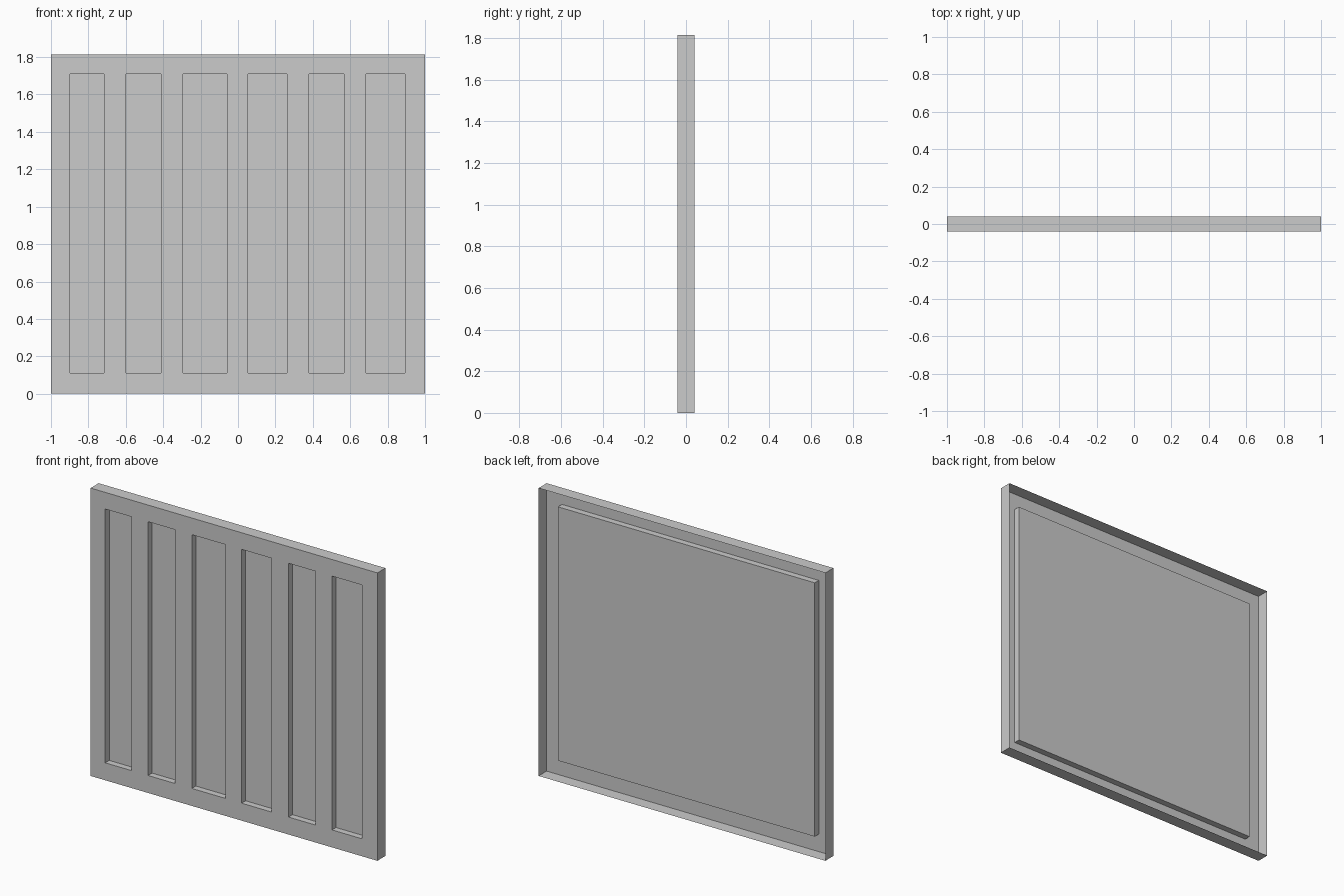
import bpy, bmesh

if "Cube" in bpy.data.objects:
    bpy.data.objects.remove(bpy.data.objects["Cube"])

# Overall sizes
H, D = 1.815, 0.04          # height, half depth
BACK = 0.0                  # depth of the slot floors
Z0, Z1 = 0.11, 1.71         # slot bottom and top
SLOTS = [(-0.898, -0.716), (-0.599, -0.412), (-0.294, -0.059),
         (0.053, 0.263), (0.38, 0.568), (0.684, 0.893)]
EDGES = [x for s in SLOTS for x in s]


def make(name, quads):
    """Build one sheet object from corner lists, welding shared corners."""
    bm = bmesh.new()
    for q in quads:
        bm.faces.new([bm.verts.new(p) for p in q])
    bmesh.ops.remove_doubles(bm, verts=bm.verts[:], dist=1e-5)
    mesh = bpy.data.meshes.new(name)
    bm.to_mesh(mesh)
    bm.free()
    obj = bpy.data.objects.new(name, mesh)
    bpy.context.collection.objects.link(obj)
    return obj


def sheet(x0, x1, z0, z1, y):
    """Upright quad facing the front."""
    return [(x0, y, z0), (x1, y, z0), (x1, y, z1), (x0, y, z1)]


def walls(x0, x1, z0, z1, ya, yb):
    """Four walls around a rectangle, facing outward from ya to yb."""
    ring = [(x0, z0), (x1, z0), (x1, z1), (x0, z1)]
    return [[(a[0], ya, a[1]), (a[0], yb, a[1]), (b[0], yb, b[1]), (b[0], ya, b[1])]
            for a, b in zip(ring, ring[1:] + ring[:1])]


# Front sheet with six open slots
xs = [-1] + EDGES + [1]
zs = [0, Z0, Z1, H]
front = [sheet(xs[i], xs[i + 1], zs[j], zs[j + 1], -D)
         for i in range(len(xs) - 1) for j in range(3)
         if not (j == 1 and i % 2 == 1)]
make("front_sheet", front)

# Thin outer rim, open at the back
make("outer_rim", walls(-1, 1, 0, H, -D, D))

# Side walls lining each slot, facing into the slot
make("slot_linings", [q[::-1] for a, b in SLOTS for q in walls(a, b, Z0, Z1, -D, BACK)])

# Backing sheet that closes the slots and spans the bars
make("backing_sheet", [sheet(a, b, Z0, Z1, BACK) for a, b in zip(EDGES, EDGES[1:])])

# Top and bottom edges of the backing between the slots
make("backing_edges", [[(a, -D, z), (b, -D, z), (b, BACK, z), (a, BACK, z)]
                       for a, b in zip(EDGES[1::2], EDGES[2::2]) for z in (Z0, Z1)])
